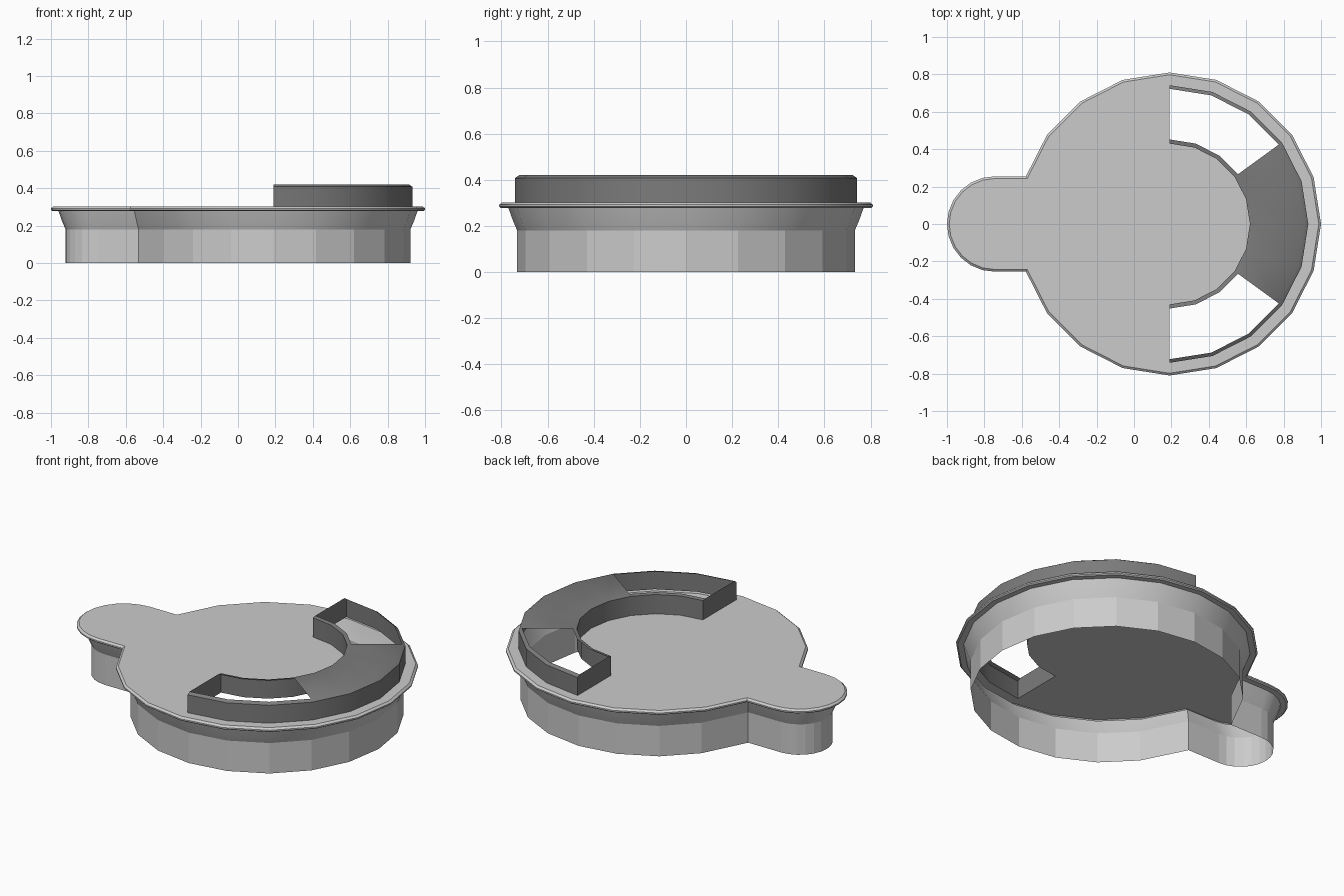
import bpy, bmesh
from math import sin, cos, radians, tan

if "Cube" in bpy.data.objects:
    bpy.data.objects.remove(bpy.data.objects["Cube"])

CX = 0.19          # centre of the round part
TAB_R = 0.255      # radius of the thumb tab
Z_TOP = 0.302


def polar(r, deg, z):
    return (CX + r * cos(radians(deg)), r * sin(radians(deg)), z)


def outline(d, z):
    """20-sided disc merged with a round tab, inset by d; starts at -90 degrees."""
    r, t = 0.81 - d, TAB_R - d
    arc = [polar(r, a, z) for a in range(-90, 145, 18)]
    # inner corner: last disc edge continued down to the tab side
    x, y, _ = arc[-1]
    cx = x - (y - t) * tan(radians(27))
    corner = (cx, t, z)
    tab = [(-1 + TAB_R + t * cos(radians(a)), t * sin(radians(a)), z)
           for a in range(90, 271, 15)]
    low = [polar(r, a, z) for a in (-144, -126, -108)]
    low[0] = (x, -y, z)
    return arc + [corner] + tab + [(cx, -t, z)] + low


def strip(bm, rows, closed=False, smooth=True):
    n = len(rows[0])
    for a, b in zip(rows, rows[1:]):
        for i in range(n if closed else n - 1):
            j = (i + 1) % n
            f = bm.faces.new((a[i], a[j], b[j], b[i]))
            f.smooth = smooth


def verts(bm, pts):
    return [bm.verts.new(p) for p in pts]


def finish(bm, name, color=None):
    bmesh.ops.remove_doubles(bm, verts=bm.verts, dist=1e-4)
    for e in bm.edges:
        e.smooth = not (len(e.link_faces) == 2 and e.calc_face_angle(0) > radians(35))
    me = bpy.data.meshes.new(name)
    bm.to_mesh(me)
    bm.free()
    ob = bpy.data.objects.new(name, me)
    bpy.context.collection.objects.link(ob)
    if color:
        mat = bpy.data.materials.new(name + "_grey")
        mat.diffuse_color = color
        mat.use_nodes = True
        mat.node_tree.nodes["Principled BSDF"].inputs["Base Color"].default_value = mat.diffuse_color
        me.materials.append(mat)
    return ob


# Skirt: straight faceted wall, then a flare
bm = bmesh.new()
straight = [verts(bm, outline(0.078, z)) for z in (0, 0.18)]
strip(bm, straight, True, False)
flare = [verts(bm, outline(d, z)) for d, z in ((0.078, 0.18), (0.06, 0.222), (0.04, 0.278))]
strip(bm, flare, True)
finish(bm, "skirt")

# Lid: rim lip and flat plate with a half-ring opening
bm = bmesh.new()
rows = [verts(bm, outline(d, z)) for d, z in
        ((0.04, 0.278), (0.008, 0.278), (0, 0.284), (0, 0.292), (0.012, Z_TOP))]
strip(bm, rows, True)
top = rows[-1]
half = range(-90, 91, 18)
outer = verts(bm, [polar(0.742, a, Z_TOP) for a in half])
inner = verts(bm, [polar(0.43, a, Z_TOP) for a in half])
strip(bm, [top[:11], outer])
bm.faces.new(top[10:] + [top[0], outer[0]] + inner + [outer[-1]])
finish(bm, "lid_plate")

# Raised half-ring channel: outer and inner walls with chamfered top edges
bm = bmesh.new()
top_z = 0.42


def arc(r, z):
    return verts(bm, [polar(r, a, z) for a in half])


o = [arc(0.742, Z_TOP), arc(0.742, top_z - 0.012), arc(0.723, top_z)]
i = [arc(0.452, top_z), arc(0.43, top_z - 0.004), arc(0.43, Z_TOP)]
strip(bm, o)
strip(bm, i)
# cover over the middle 72 degrees, leaving two windows
strip(bm, [o[-1][3:8], i[0][3:8]])
# end walls
for k, s in ((0, 1), (-1, -1)):
    loop = [row[k] for row in o + i]
    bm.faces.new(loop[::s])
finish(bm, "half_ring_channel", (0.2, 0.2, 0.2, 1))
